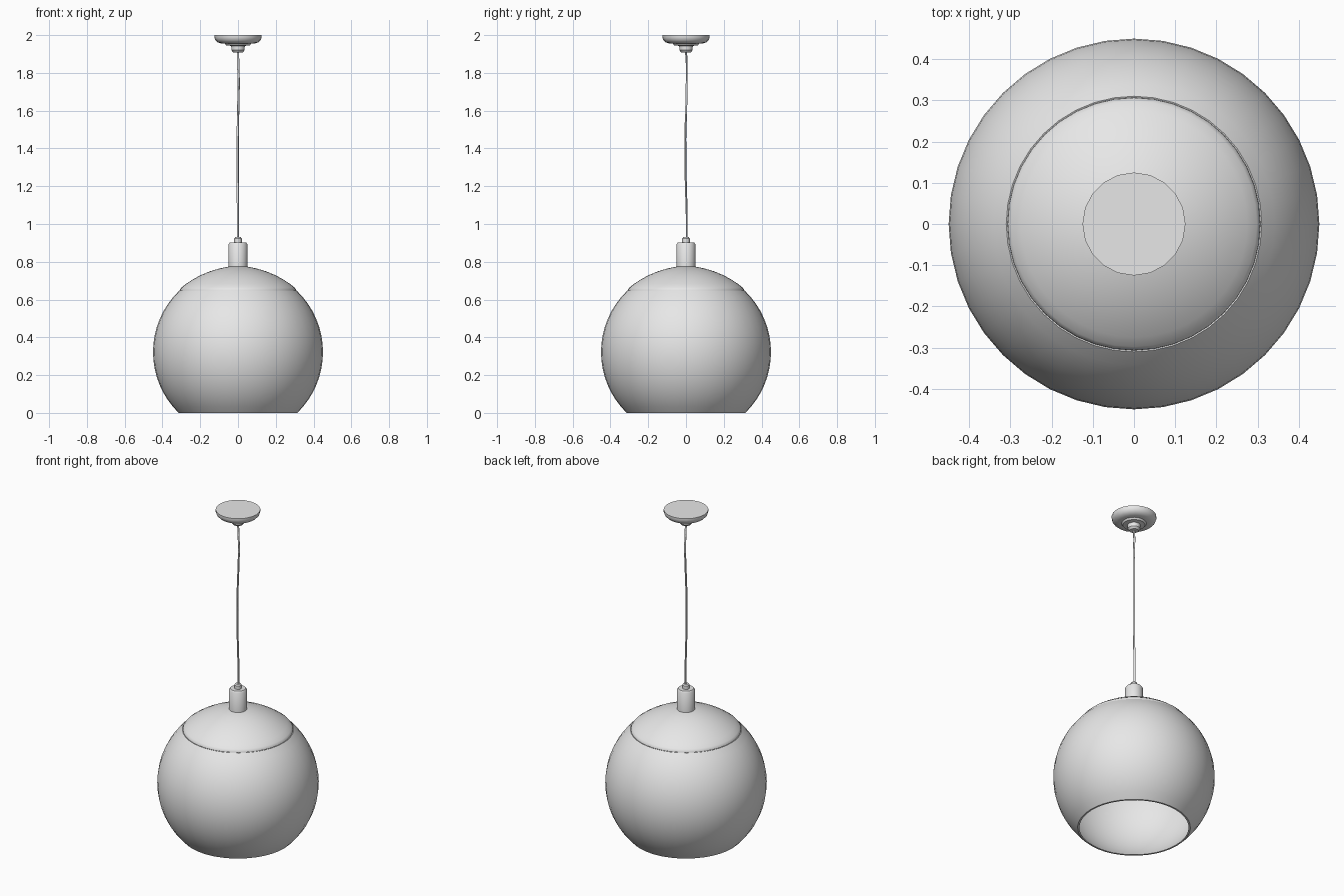
import bpy, math

if "Cube" in bpy.data.objects:
    bpy.data.objects.remove(bpy.data.objects["Cube"])

R, CZ = 0.45, 0.322  # globe radius and centre height


def material(name, rgb):
    m = bpy.data.materials.new(name)
    m.diffuse_color = (*rgb, 1)
    m.use_nodes = True
    m.node_tree.nodes["Principled BSDF"].inputs["Base Color"].default_value = m.diffuse_color
    return m


GREY = material("light grey", (0.8, 0.8, 0.8))


def finish(ob, angle=35):
    ob.data.materials.append(GREY)
    bpy.ops.object.select_all(action='DESELECT')
    ob.select_set(True)
    bpy.context.view_layer.objects.active = ob
    bpy.ops.object.shade_smooth_by_angle(angle=math.radians(angle))


def lathe(name, profile, sides):
    """Spin (radius, z) points, listed bottom-outside to top, around z."""
    verts, rings, faces = [], [], []
    for r, z in profile:
        if r < 1e-6:
            rings.append([len(verts)] * sides)
            verts.append((0, 0, z))
        else:
            rings.append(list(range(len(verts), len(verts) + sides)))
            verts += [(r * math.sin(2 * math.pi * i / sides),
                       -r * math.cos(2 * math.pi * i / sides), z) for i in range(sides)]
    for a, b in zip(rings, rings[1:]):
        for i in range(sides):
            j = (i + 1) % sides
            f = list(dict.fromkeys((a[i], a[j], b[j], b[i])))
            if len(f) > 2:
                faces.append(f)
    me = bpy.data.meshes.new(name)
    me.from_pydata(verts, [], faces)
    ob = bpy.data.objects.new(name, me)
    bpy.context.collection.objects.link(ob)
    finish(ob)
    return ob


def arc(radius, z0, z1, n):
    a0, a1 = math.asin((z0 - CZ) / radius), math.asin((z1 - CZ) / radius)
    return [(radius * math.cos(a0 + (a1 - a0) * i / n),
             CZ + radius * math.sin(a0 + (a1 - a0) * i / n)) for i in range(n + 1)]


# Globe shade: thin open shell, inner wall then rim then outer wall
T = 0.007
inner = arc(R - T, 0.645, 0.0, 16)
outer = arc(R, 0.0, 0.648, 16)
lathe("globe_shade", inner + outer + [inner[0]], 40)

# Domed cap with a rounded edge
cap = [(0.307, 0.648), (0.306, 0.655), (0.298, 0.665), (0.275, 0.683), (0.24, 0.706),
       (0.2, 0.728), (0.15, 0.749), (0.1, 0.764), (0.05, 0.774), (0, 0.776)]
under = [(0, 0.766)] + [(r - 0.004, z - 0.01) for r, z in reversed(cap[2:-1])]
lathe("shade_cap", under + cap, 40)

# Lamp holder and cord grip
lathe("lamp_holder", [(0, 0.765), (0.05, 0.765), (0.05, 0.892), (0.043, 0.902), (0, 0.902)], 24)
lathe("cord_grip", [(0, 0.90), (0.02, 0.90), (0.02, 0.923), (0.015, 0.93), (0, 0.93)], 16)

# Ceiling canopy with stepped collar
lathe("ceiling_canopy", [(0, 1.945), (0.062, 1.945), (0.07, 1.955), (0.09, 1.956), (0.108, 1.962),
                         (0.12, 1.974), (0.125, 1.988), (0.125, 2.0), (0, 2.0)], 20)
lathe("canopy_collar", [(0, 1.908), (0.025, 1.908), (0.035, 1.92), (0.036, 1.943),
                        (0.06, 1.946), (0, 1.948)], 20)

# Slightly wavy hanging cord
path = [(0.0, 0.004, 0.92), (0.0, 0.004, 1.05), (-0.002, -0.002, 1.25), (-0.002, -0.004, 1.45),
        (0.002, 0.002, 1.65), (0.004, 0.004, 1.75), (0.001, 0.004, 1.85), (0, 0, 1.915)]
cu = bpy.data.curves.new("cord_path", 'CURVE')
cu.dimensions = '3D'
cu.bevel_depth = 0.006
cu.bevel_resolution = 1
cu.use_fill_caps = True
sp = cu.splines.new('POLY')
sp.points.add(len(path) - 1)
for p, co in zip(sp.points, path):
    p.co = (*co, 1)
tmp = bpy.data.objects.new("cord_path", cu)
bpy.context.collection.objects.link(tmp)
bpy.context.view_layer.update()
me = bpy.data.meshes.new_from_object(tmp.evaluated_get(bpy.context.evaluated_depsgraph_get()))
bpy.data.objects.remove(tmp)
cord = bpy.data.objects.new("hanging_cord", me)
bpy.context.collection.objects.link(cord)
finish(cord, 60)
